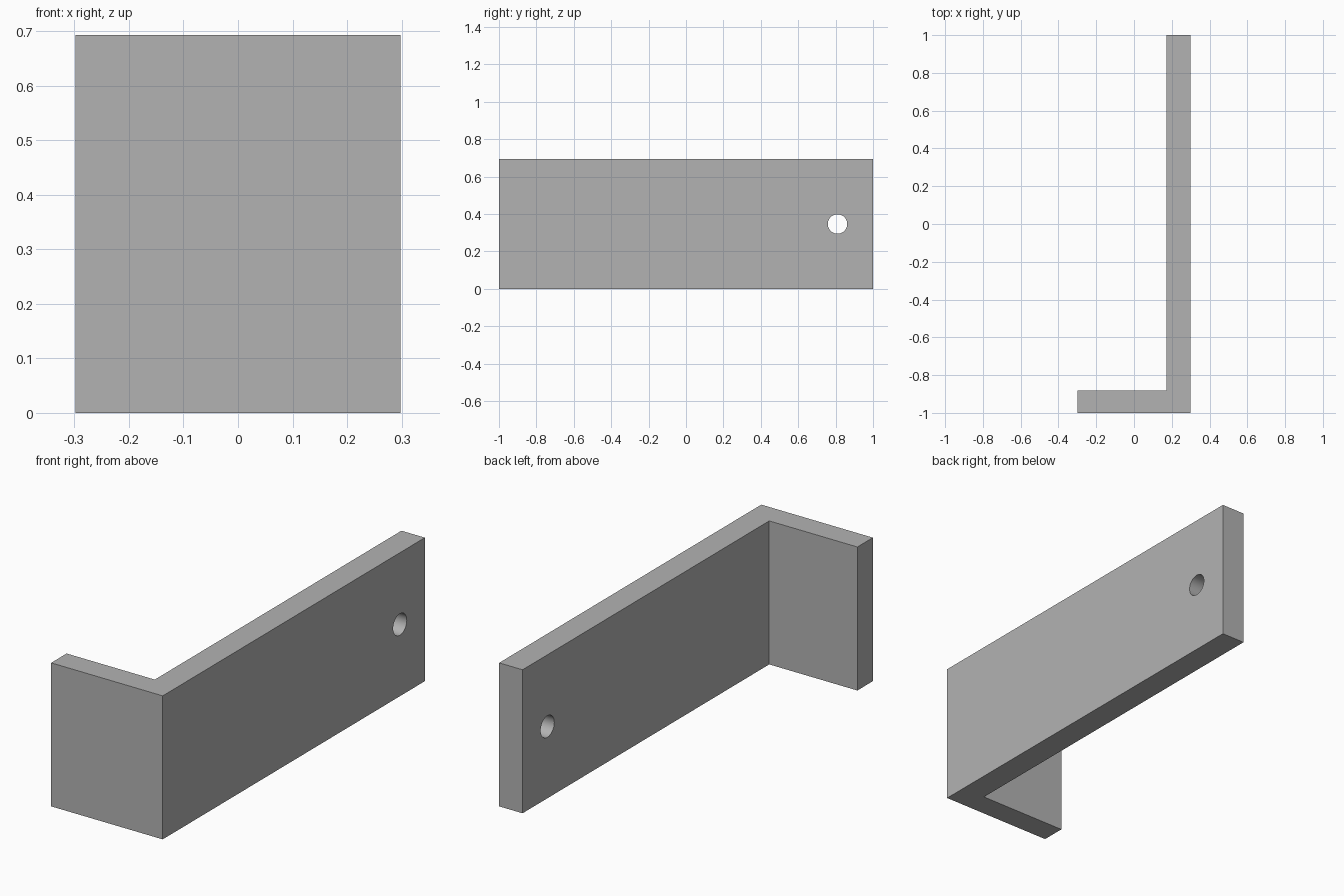
import bpy
import bmesh
from math import pi, radians

if "Cube" in bpy.data.objects:
    bpy.data.objects.remove(bpy.data.objects["Cube"], do_unlink=True)

HALF_W, HEIGHT = 0.298, 0.693
ARM_T, FLANGE_T = 0.125, 0.118
HOLE_Y, HOLE_R = 0.81, 0.052

grey = bpy.data.materials.new("plain grey")
grey.use_nodes = True
colour = (0.45, 0.45, 0.45, 1)
grey.diffuse_color = colour
grey.node_tree.nodes["Principled BSDF"].inputs["Base Color"].default_value = colour

# L-shaped bracket: plan outline extruded upwards
inner_x, inner_y = HALF_W - ARM_T, FLANGE_T - 1
outline = [(-HALF_W, -1), (HALF_W, -1), (HALF_W, 1),
           (inner_x, 1), (inner_x, inner_y), (-HALF_W, inner_y)]
bm = bmesh.new()
base = bm.faces.new([bm.verts.new((x, y, 0)) for x, y in outline])
top = bmesh.ops.extrude_face_region(bm, geom=[base])["geom"]
bmesh.ops.translate(bm, vec=(0, 0, HEIGHT),
                    verts=[v for v in top if isinstance(v, bmesh.types.BMVert)])
bmesh.ops.recalc_face_normals(bm, faces=bm.faces)
mesh = bpy.data.meshes.new("bracket")
bm.to_mesh(mesh)
bm.free()
mesh.materials.append(grey)
bracket = bpy.data.objects.new("bracket", mesh)
bpy.context.collection.objects.link(bracket)

# Round hole near the back end of the long arm
bpy.ops.mesh.primitive_cylinder_add(
    vertices=48, radius=HOLE_R, depth=ARM_T * 3, rotation=(0, pi / 2, 0),
    location=(HALF_W - ARM_T / 2, HOLE_Y, HEIGHT / 2))
cutter = bpy.context.object
cutter.name = "hole_cutter"
cutter.data.materials.append(grey)
cut = bracket.modifiers.new("hole", "BOOLEAN")
cut.operation = "DIFFERENCE"
cut.solver = "EXACT"
cut.object = cutter

# Bake the cut, drop the cutter and smooth only the hole wall
bpy.ops.object.select_all(action="DESELECT")
bracket.select_set(True)
bpy.context.view_layer.objects.active = bracket
bpy.ops.object.modifier_apply(modifier=cut.name)
bpy.data.objects.remove(cutter, do_unlink=True)
bpy.ops.object.shade_smooth_by_angle(angle=radians(30))
